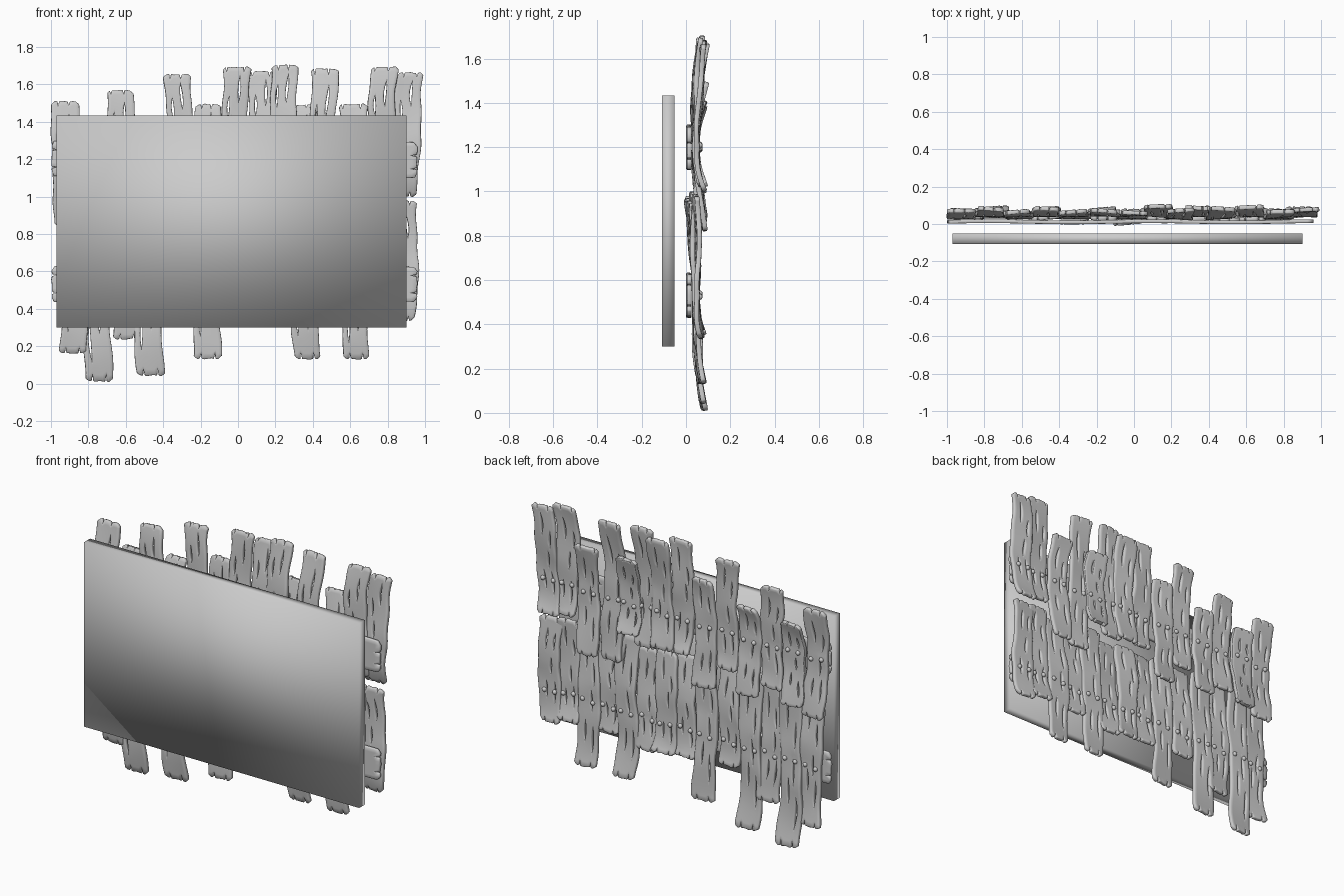
import bpy, bmesh, math, random
from mathutils import Matrix

if "Cube" in bpy.data.objects:
    bpy.data.objects.remove(bpy.data.objects["Cube"])

random.seed(7)
mat = bpy.data.materials.new("weathered grey")
mat.diffuse_color = (0.6, 0.6, 0.6, 1)
mat.use_nodes = True
mat.node_tree.nodes["Principled BSDF"].inputs["Base Color"].default_value = mat.diffuse_color


def finish(bm, name, smooth=True):
    bmesh.ops.recalc_face_normals(bm, faces=bm.faces)
    me = bpy.data.meshes.new(name)
    bm.to_mesh(me)
    bm.free()
    me.materials.append(mat)
    ob = bpy.data.objects.new(name, me)
    bpy.context.collection.objects.link(ob)
    for p in me.polygons:
        p.use_smooth = smooth
    return ob


def plank(name, length, width, place, slits, thick=0.022, rows=26):
    """Worn board: grid with split slits, notched ends and wavy sides.
    place(across, along 0..1) returns the 3D position."""
    cols = 8
    ph = [random.uniform(0, 6.28) for _ in range(4)]
    end_jag = [[random.uniform(0, 0.006) for _ in range(cols + 1)] for _ in range(2)]
    for e in end_jag:                       # rounded corners
        e[0] += 0.014
        e[-1] += 0.014
    # open splits at the board ends: column -> rows
    gap = {}
    for c in (2, 6):
        gap[(c, 0)] = 0.005
        gap[(c + random.choice((-1, 0)), rows)] = 0.005
    # closed lens shaped cracks
    for c, t, n in slits:
        r0 = int(t * rows)
        for k in range(1, n):
            gap[(c, r0 + k)] = 0.006 * math.sin(math.pi * k / n)
    bm = bmesh.new()
    cache = {}

    def vert(i, j, side):
        g = gap.get((i, j), 0)
        key = (i, j, side if g else 0)
        if key not in cache:
            t = j / rows
            u = i / cols - 0.5
            wob = 0.005 * math.sin(9 * t + ph[0]) + 0.003 * math.sin(23 * t + ph[1])
            wob2 = 0.005 * math.sin(8 * t + ph[2]) + 0.003 * math.sin(21 * t + ph[3])
            a = u * width + (wob * (0.5 - u) + wob2 * (0.5 + u)) + side * g
            if j == 0:
                t += end_jag[0][i] / length
            if j == rows:
                t -= end_jag[1][i] / length
            cache[key] = bm.verts.new(place(a, t))
        return cache[key]

    for i in range(cols):
        for j in range(rows):
            bm.faces.new((vert(i, j, 1), vert(i + 1, j, -1),
                          vert(i + 1, j + 1, -1), vert(i, j + 1, 1)))
    ob = finish(bm, name)
    s = ob.modifiers.new("thickness", 'SOLIDIFY')
    s.thickness = thick
    s.offset = 0
    b = ob.modifiers.new("worn edge", 'BEVEL')
    b.width = 0.003
    b.segments = 1
    b.limit_method = 'ANGLE'
    b.angle_limit = math.radians(50)
    bpy.ops.object.select_all(action='DESELECT')
    ob.select_set(True)
    bpy.context.view_layer.objects.active = ob
    bpy.ops.object.shade_smooth_by_angle(angle=math.radians(40))
    return ob


bolts = bmesh.new()


def upright(name, x, z0, z1, rail, base, low_flare, high_flare, lean=0.0, width=0.142):
    """Vertical board bolted to the rail at height rail, bending away at both ends."""
    L = z1 - z0
    p, q = random.uniform(0, 6.28), random.uniform(0, 6.28)
    low_len, high_len = rail - z0, z1 - rail

    def depth(a, z):
        d = z - rail
        y = base
        y += low_flare * (d / low_len) ** 2 if d < 0 else high_flare * (d / high_len) ** 2
        fade = min(1, abs(d) / 0.15)
        y += fade * 0.007 * math.sin(11 * z + p)
        return y + fade * 0.09 * a * math.sin(6 * z + q)

    def place(a, t):
        z = z0 + t * L
        sway = 0.008 * math.sin(8 * z + q) + lean * max(0, (z - rail) / high_len) ** 2
        return (x + a + sway, depth(a, z), z)

    slits = [(2, random.uniform(0.12, 0.2), 5), (5, random.uniform(0.16, 0.3), 4),
             (3, random.uniform(0.4, 0.5), 4), (5, random.uniform(0.7, 0.76), 5),
             (2, random.uniform(0.62, 0.72), 4)]
    plank(name, L, width, place, slits)
    # pair of domed bolts
    for s in (-0.035, 0.035):
        z = rail + random.uniform(-0.012, 0.012)
        m = Matrix.Translation((x + s, base + 0.011, z))
        bmesh.ops.create_uvsphere(bolts, u_segments=12, v_segments=8, radius=0.014, matrix=m)


# Upper row: x, bottom, top, lean
upper = [(-.92, .84, 1.51, 0), (-.77, .88, 1.39, 0), (-.62, .94, 1.57, 0), (-.47, .86, 1.41, 0),
         (-.315, .97, 1.655, 0), (-.17, .83, 1.495, 0), (-.01, .99, 1.695, 0), (.12, .99, 1.67, .015),
         (.235, .97, 1.705, .02), (.345, 1.02, 1.49, 0), (.46, .82, 1.685, 0), (.62, .82, 1.495, 0),
         (.775, 1.02, 1.695, .01), (.895, 1.0, 1.665, .03)]
for k, (x, z0, z1, lean) in enumerate(upper):
    upright(f"upper_board_{k + 1}", x, z0, z1, 1.2, 0.038 + 0.012 * (k % 2),
            random.uniform(.025, .04), random.uniform(.025, .04), lean)

# Lower row: x, bottom, top
lower = [(-.88, .16, .97), (-.75, .01, .99), (-.605, .235, .98), (-.475, .04, 1.0), (-.325, .38, .98),
         (-.17, .13, .97), (-.03, .36, .97), (.1, .35, .97), (.23, .33, .95), (.365, .13, 1.0),
         (.495, .37, .96), (.625, .13, .95), (.765, .37, .99), (.885, .335, .98)]
for k, (x, z0, z1) in enumerate(lower):
    upright(f"lower_board_{k + 1}", x, z0, z1, 0.53, 0.038 + 0.012 * (k % 2),
            random.uniform(.02, .035), random.uniform(-.03, -.01) if k < 12 else .0)

finish(bolts, "bolts")

# Two horizontal rails in front of the boards
for name, zc in (("upper_rail", 1.2), ("lower_rail", 0.53)):
    plank(name, 1.96, 0.19, lambda a, t, zc=zc: (-1 + 1.96 * t, 0.012 + 0.003 * math.sin(14 * t), zc + a),
          [(2, .1, 4), (5, .3, 5), (3, .55, 4), (6, .8, 4)], thick=0.02, rows=60)

# Flat front panel, softly shaded across its corners
bm = bmesh.new()
bmesh.ops.create_cube(bm, size=1, matrix=Matrix.Translation((-0.035, -0.08, 0.866))
                      @ Matrix.Diagonal((1.87, 0.056, 1.134, 1)))
finish(bm, "front_panel")
